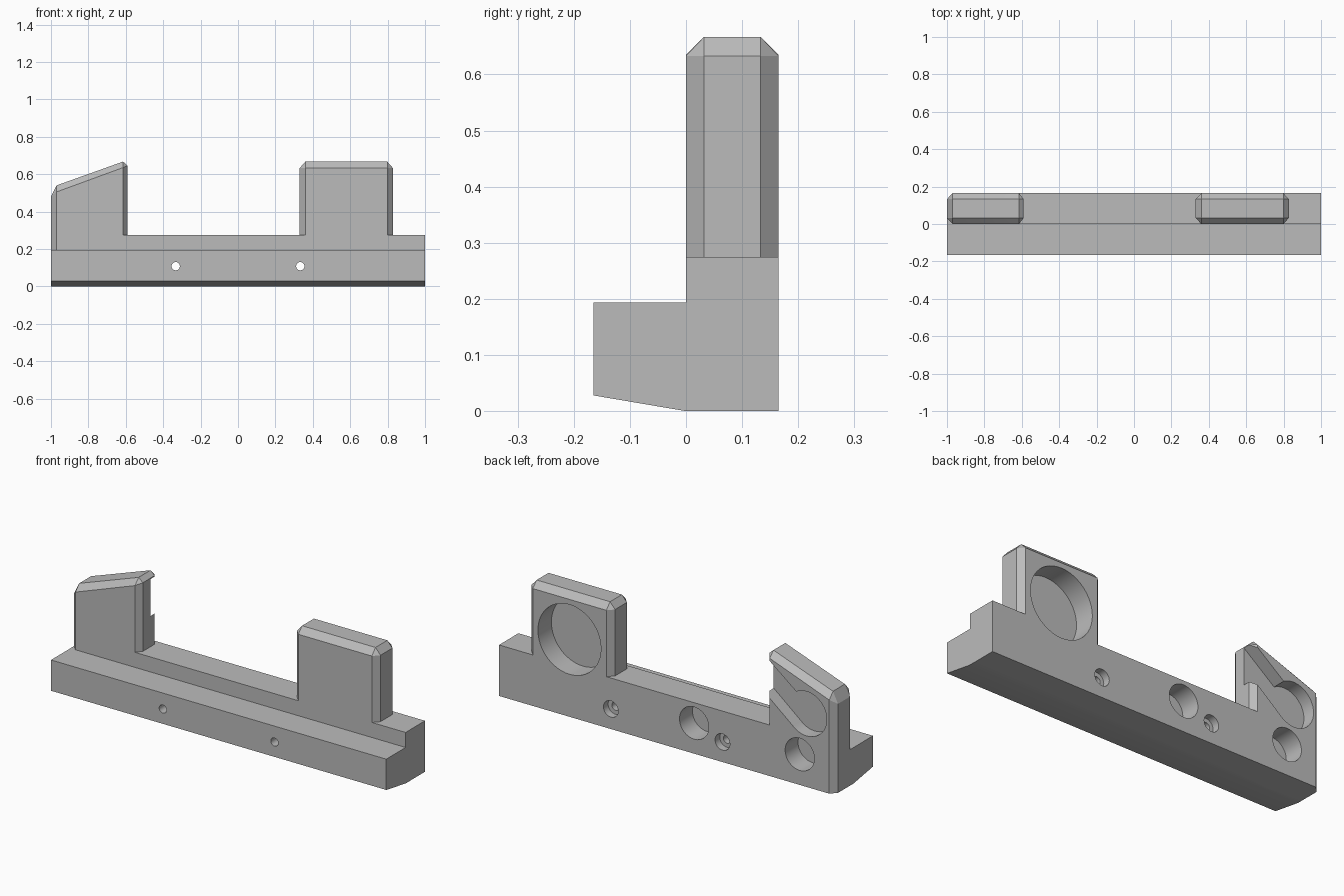
import bpy, bmesh, math
from mathutils import Matrix

cube = bpy.data.objects.get("Cube")
if cube:
    bpy.data.objects.remove(cube, do_unlink=True)

grey = bpy.data.materials.new("plain grey")
grey.use_nodes = True
grey.diffuse_color = (0.5, 0.5, 0.5, 1)
grey.node_tree.nodes["Principled BSDF"].inputs["Base Color"].default_value = (0.5, 0.5, 0.5, 1)

BACK = 0.165      # half depth
BEVEL = 0.032     # edge chamfer


def make(name, bm):
    bmesh.ops.recalc_face_normals(bm, faces=bm.faces)
    mesh = bpy.data.meshes.new(name)
    bm.to_mesh(mesh)
    bm.free()
    mesh.materials.append(grey)
    obj = bpy.data.objects.new(name, mesh)
    bpy.context.collection.objects.link(obj)
    return obj


def hull(name, points):
    """Convex solid around a set of points."""
    bm = bmesh.new()
    for p in points:
        bm.verts.new(p)
    res = bmesh.ops.convex_hull(bm, input=bm.verts)
    loose = [v for v in bm.verts if not v.link_faces]
    bmesh.ops.delete(bm, geom=loose, context='VERTS')
    bmesh.ops.dissolve_limit(bm, angle_limit=0.01, verts=bm.verts, edges=bm.edges)
    return make(name, bm)


def prism_x(name, profile, x0, x1):
    return hull(name, [(x, y, z) for x in (x0, x1) for y, z in profile])


def prism_y(name, outline, y0, y1):
    return hull(name, [(x, y, z) for y in (y0, y1) for x, z in outline])


def post(name, outer, inner):
    """Upright with chamfers: full outline in the middle, smaller on both faces."""
    pts = [(x, y, z) for y in (BEVEL, BACK - BEVEL) for x, z in outer]
    pts += [(x, y, z) for y in (0, BACK) for x, z in inner]
    return hull(name, pts)


def bore(name, x, z, radius, y0, y1=0.3):
    """Round cutter along y."""
    bm = bmesh.new()
    bmesh.ops.create_cone(bm, cap_ends=True, segments=48, radius1=radius, radius2=radius,
                          depth=y1 - y0,
                          matrix=Matrix.Translation((x, (y0 + y1) / 2, z))
                          @ Matrix.Rotation(math.pi / 2, 4, 'X'))
    return make(name, bm)


# Base: front shelf with sloped underside, and the taller rear rail
body = prism_x("bracket_body", [(-BACK, 0.028), (0, 0), (0.05, 0), (0.05, 0.194), (-BACK, 0.194)], -1, 1)
rail = prism_x("rear_rail", [(0, 0), (BACK, 0), (BACK, 0.275), (0, 0.275)], -0.8, 1)

# Square post and sloped end post
left_post = post("left_post",
                 [(0.33, 0.2), (0.33, 0.633), (0.36, 0.667), (0.798, 0.667), (0.828, 0.633), (0.828, 0.2)],
                 [(0.36, 0.2), (0.36, 0.633), (0.798, 0.633), (0.798, 0.2)])
right_post = post("right_post",
                  [(-1, 0), (-1, 0.48), (-0.97, 0.54), (-0.615, 0.667), (-0.59, 0.645), (-0.59, 0)],
                  [(-0.97, 0), (-0.97, 0.505), (-0.615, 0.635), (-0.615, 0)])

# Pockets and screw holes, all opened from the back
cutters = [
    bore("large_pocket", 0.58, 0.417, 0.188, 0.05),
    bore("hook_pocket", -0.835, 0.395, 0.12, 0.095),
    prism_y("hook_channel",
            [(-0.56, 0.663), (-0.8, 0.477), (-0.835, 0.395), (-0.75, 0.31), (-0.56, 0.465)],
            0.095, 0.3),
]
for x in (-0.164, -0.794):
    cutters.append(bore("small_pocket", x, 0.165, 0.087, 0.055))
for x in (-0.333, 0.333):
    cutters.append(bore("screw_hole", x, 0.108, 0.022, -0.3))
    cutters.append(bore("screw_head_recess", x, 0.108, 0.044, 0.125))

for op, parts in (('UNION', [rail, left_post, right_post]), ('DIFFERENCE', cutters)):
    for part in parts:
        mod = body.modifiers.new(part.name, 'BOOLEAN')
        mod.operation, mod.object, mod.solver = op, part, 'EXACT'

# Bake the booleans, then drop the helper solids
bpy.context.view_layer.update()
final = bpy.data.meshes.new_from_object(body.evaluated_get(bpy.context.evaluated_depsgraph_get()))
body.modifiers.clear()
body.data = final
for part in [rail, left_post, right_post] + cutters:
    bpy.data.objects.remove(part, do_unlink=True)

bpy.ops.object.select_all(action='DESELECT')
body.select_set(True)
bpy.context.view_layer.objects.active = body
bpy.ops.object.shade_smooth_by_angle(angle=math.radians(20))
